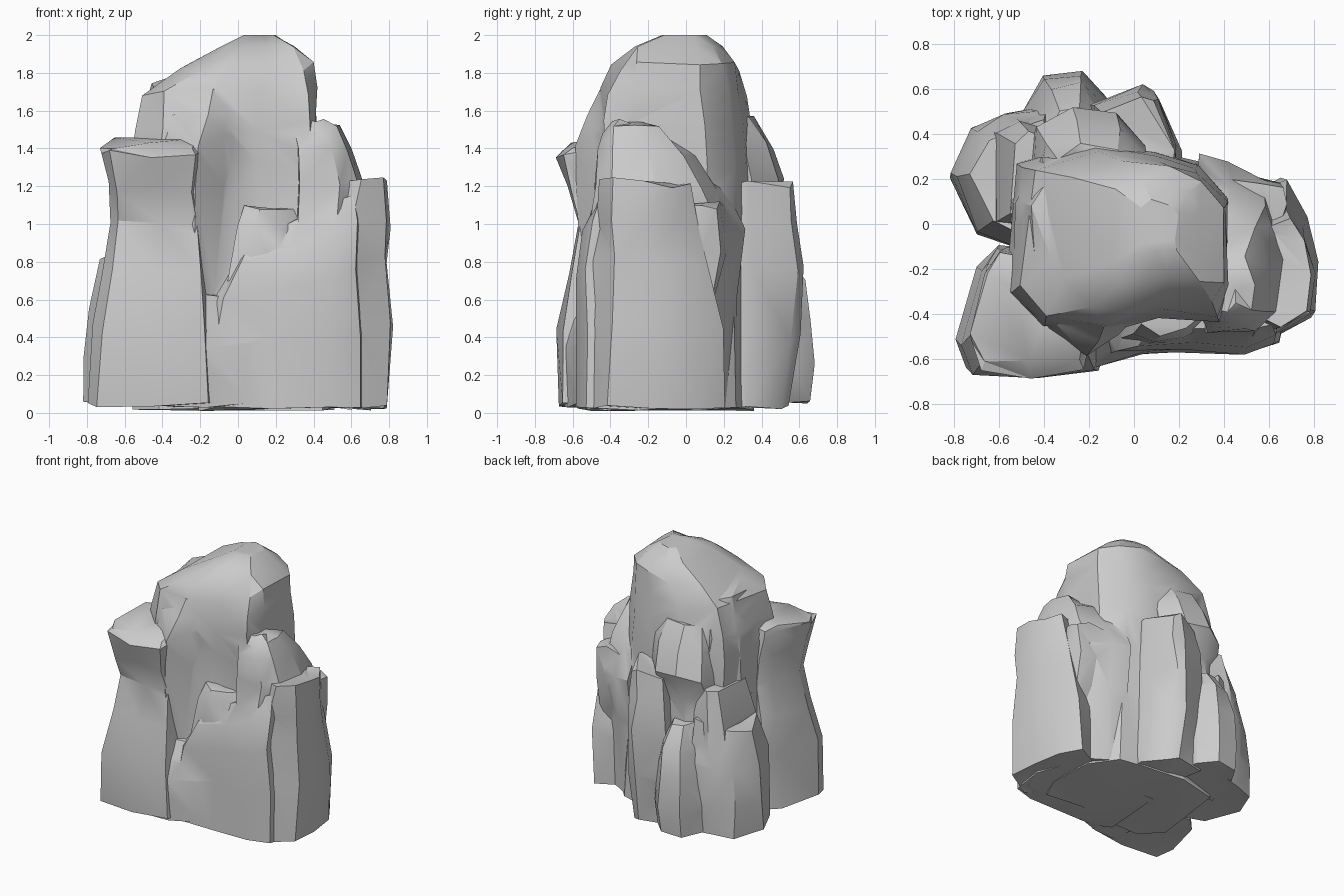
import bpy, bmesh, math, random

random.seed(4)
chunks = []


def chunk(name, outline, levels, tilt=(0, 0), jitter=0.014):
    """Loft a plan outline through (z, x0, x1, y0, y1) levels; tilt leans the top."""
    xs, ys = [p[0] for p in outline], [p[1] for p in outline]
    ax, bx, ay, by = min(xs), max(xs), min(ys), max(ys)
    top = levels[-1][0]
    cx, cy = (levels[-1][1] + levels[-1][2]) / 2, (levels[-1][3] + levels[-1][4]) / 2
    bm = bmesh.new()
    rings = []
    for z, x0, x1, y0, y1 in levels:
        ring = []
        for px, py in outline:
            x = x0 + (x1 - x0) * (px - ax) / (bx - ax)
            y = y0 + (y1 - y0) * (py - ay) / (by - ay)
            lean = (z / top) ** 2 * (tilt[0] * (x - cx) + tilt[1] * (y - cy))
            j = [random.uniform(-jitter, jitter) for _ in range(3)]
            zz = z + lean + (2 * j[2] if 0.1 < z < 1.9 else j[2] * (z < 0.1))
            ring.append(bm.verts.new((x + j[0], y + j[1], max(0, min(2, zz)))))
        rings.append(ring)
    n = len(outline)
    for a, b in zip(rings, rings[1:]):
        for i in range(n):
            k = (i + 1) % n
            bm.faces.new((a[i], a[k], b[k], b[i]))
    bm.faces.new(rings[-1])
    bm.faces.new(rings[0][::-1])
    bmesh.ops.triangulate(bm, faces=bm.faces[:])
    bmesh.ops.recalc_face_normals(bm, faces=bm.faces[:])
    mesh = bpy.data.meshes.new(name)
    bm.to_mesh(mesh)
    bm.free()
    ob = bpy.data.objects.new(name, mesh)
    bpy.context.collection.objects.link(ob)
    chunks.append(ob)


# Tall central column with the rounded peak
chunk("central_column",
      [(-.55, -.3), (-.42, -.45), (-.15, -.48), (.1, -.41), (.38, -.43), (.42, -.3), (.42, .08),
       (.28, .24), (.1, .3), (-.2, .34), (-.5, .25)],
      [(.02, -.55, .5, -.48, .36), (.8, -.56, .44, -.48, .36), (1.3, -.56, .42, -.48, .37),
       (1.52, -.54, .42, -.48, .35), (1.7, -.5, .41, -.45, .31), (1.84, -.3, .39, -.4, .28),
       (1.94, -.1, .3, -.28, .2), (2.0, .02, .19, -.13, .1)])

# Shoulder sloping off the left of the peak
chunk("left_shoulder",
      [(-.5, -.3), (-.35, -.42), (-.05, -.4), (0, 0), (-.1, .28), (-.4, .28), (-.52, .1)],
      [(1.0, -.55, 0, -.45, .3), (1.5, -.54, 0, -.46, .29), (1.66, -.5, 0, -.4, .26),
       (1.78, -.47, 0, -.28, .22)], (.22, 0))

# Front left pillar, notched below its overhanging top
chunk("front_left_pillar",
      [(-.76, -.53), (-.71, -.66), (-.45, -.68), (-.2, -.66), (-.16, -.5), (-.2, -.15),
       (-.6, -.1), (-.68, -.2)],
      [(.04, -.8, -.1, -.66, -.1), (.45, -.77, -.14, -.68, -.1), (.75, -.72, -.17, -.63, -.1),
       (1.0, -.67, -.19, -.58, -.1), (1.2, -.69, -.2, -.63, -.1), (1.39, -.73, -.2, -.68, -.12),
       (1.43, -.72, -.22, -.62, -.14)], (0, .04))
# Prow joining the pillar to the column
chunk("column_prow",
      [(-.5, -.4), (-.4, -.5), (-.2, -.62), (-.05, -.5), (.03, -.42), (0, -.25), (-.45, -.25)],
      [(.5, -.5, -.02, -.54, -.25), (1.2, -.5, 0, -.57, -.25), (1.44, -.5, .02, -.6, -.25),
       (1.6, -.42, .03, -.52, -.25), (1.7, -.34, .03, -.45, -.25)], (.25, 0))

# Broad front slab with a rising broken top edge, and the seam beside it
chunk("front_slab",
      [(-.18, -.5), (-.1, -.58), (.2, -.57), (.5, -.58), (.66, -.54), (.7, -.3), (.6, -.1), (-.15, -.1)],
      [(.02, -.2, .7, -.59, 0), (.4, -.2, .69, -.58, 0), (.68, -.14, .67, -.57, 0),
       (.9, -.04, .66, -.54, 0), (1.04, .02, .63, -.48, 0)], (.5, 0))
chunk("slab_seam",
      [(-.4, -.4), (-.32, -.66), (-.15, -.65), (.08, -.59), (.14, -.4)],
      [(.04, -.42, .15, -.65, -.3), (.35, -.42, .13, -.65, -.3), (.5, -.4, .06, -.62, -.3),
       (.62, -.34, -.02, -.54, -.3)])
chunk("front_ledge",
      [(0, -.5), (.08, -.55), (.2, -.53), (.38, -.4), (.2, -.2), (0, -.25)],
      [(.7, -.06, .45, -.55, -.2), (.95, 0, .42, -.53, -.2), (1.09, .04, .38, -.49, -.2)], (-.15, 0))

# Stepped right side: inner shoulder, outer slab and small rear block
chunk("right_shoulder",
      [(.3, -.5), (.52, -.52), (.64, -.4), (.66, -.1), (.58, .2), (.42, .29), (.26, .33)],
      [(.03, .25, .66, -.54, .24), (.6, .28, .64, -.53, .26), (.95, .28, .66, -.51, .32),
       (1.2, .28, .66, -.49, .2), (1.38, .28, .61, -.46, .06), (1.5, .28, .54, -.43, -.1),
       (1.55, .3, .46, -.38, -.2)])
chunk("right_outer_slab",
      [(.55, -.5), (.64, -.55), (.8, -.43), (.82, -.2), (.77, .02), (.7, .17), (.55, .1)],
      [(.03, .5, .8, -.53, .2), (.48, .5, .825, -.52, .19), (.8, .5, .8, -.49, .1),
       (1.0, .52, .81, -.47, .06), (1.22, .57, .79, -.46, .02)], (0, -.12))
chunk("right_rear_block",
      [(.45, .0), (.66, .0), (.69, .1), (.67, .18), (.56, .2), (.4, .22)],
      [(.5, .35, .66, -.05, .14), (.85, .38, .68, -.03, .24), (1.1, .42, .68, 0, .2)])

# Back right pillar and the shoulder above it
chunk("back_right_pillar",
      [(-.15, .3), (.18, .3), (.18, .42), (.09, .6), (.02, .63), (-.2, .57)],
      [(.03, -.2, .2, .2, .55), (.4, -.2, .2, .2, .6), (.75, -.2, .19, .2, .62),
       (1.0, -.18, .18, .2, .59), (1.2, -.15, .17, .2, .57)], (.1, 0))
chunk("back_shoulder",
      [(-.46, .2), (-.05, .2), (.02, .36), (-.1, .48), (-.3, .5), (-.43, .42)],
      [(.5, -.5, .05, .15, .46), (1.0, -.48, .04, .15, .44), (1.22, -.46, .06, .15, .52),
       (1.42, -.42, .05, .15, .45), (1.55, -.36, .02, .15, .35)])

# Low back left boulder made of merging lobes
chunk("back_left_lobe",
      [(-.83, .2), (-.72, -.05), (-.56, -.11), (-.4, .1), (-.42, .5), (-.6, .46), (-.74, .4)],
      [(.05, -.81, -.35, -.1, .52), (.3, -.83, -.35, -.11, .54), (.6, -.79, -.38, -.09, .52),
       (.87, -.72, -.4, -.04, .46)], (.3, 0))
chunk("back_left_step",
      [(-.6, .05), (-.4, .05), (-.38, .42), (-.5, .46), (-.6, .4)],
      [(.5, -.66, -.36, 0, .48), (.9, -.62, -.36, 0, .46), (1.12, -.54, -.38, .05, .4)], (.3, 0))
chunk("back_lobe",
      [(-.52, .3), (-.48, .52), (-.4, .67), (-.25, .69), (-.16, .58), (-.08, .3)],
      [(.05, -.56, -.04, .2, .66), (.25, -.55, -.04, .2, .69), (.5, -.52, -.06, .2, .66),
       (.72, -.46, -.1, .2, .63), (.86, -.42, -.14, .2, .52)])

# Fuse every chunk into one solid rock
rock = chunks[0]
rock.name = "rock"
bpy.context.view_layer.objects.active = rock
for part in chunks[1:]:
    mod = rock.modifiers.new("union", 'BOOLEAN')
    mod.operation, mod.solver, mod.object = 'UNION', 'EXACT', part
    bpy.ops.object.modifier_apply(modifier=mod.name)
    bpy.data.objects.remove(part)
bpy.ops.object.select_all(action='DESELECT')
rock.select_set(True)
bpy.ops.object.shade_smooth_by_angle(angle=math.radians(30))
